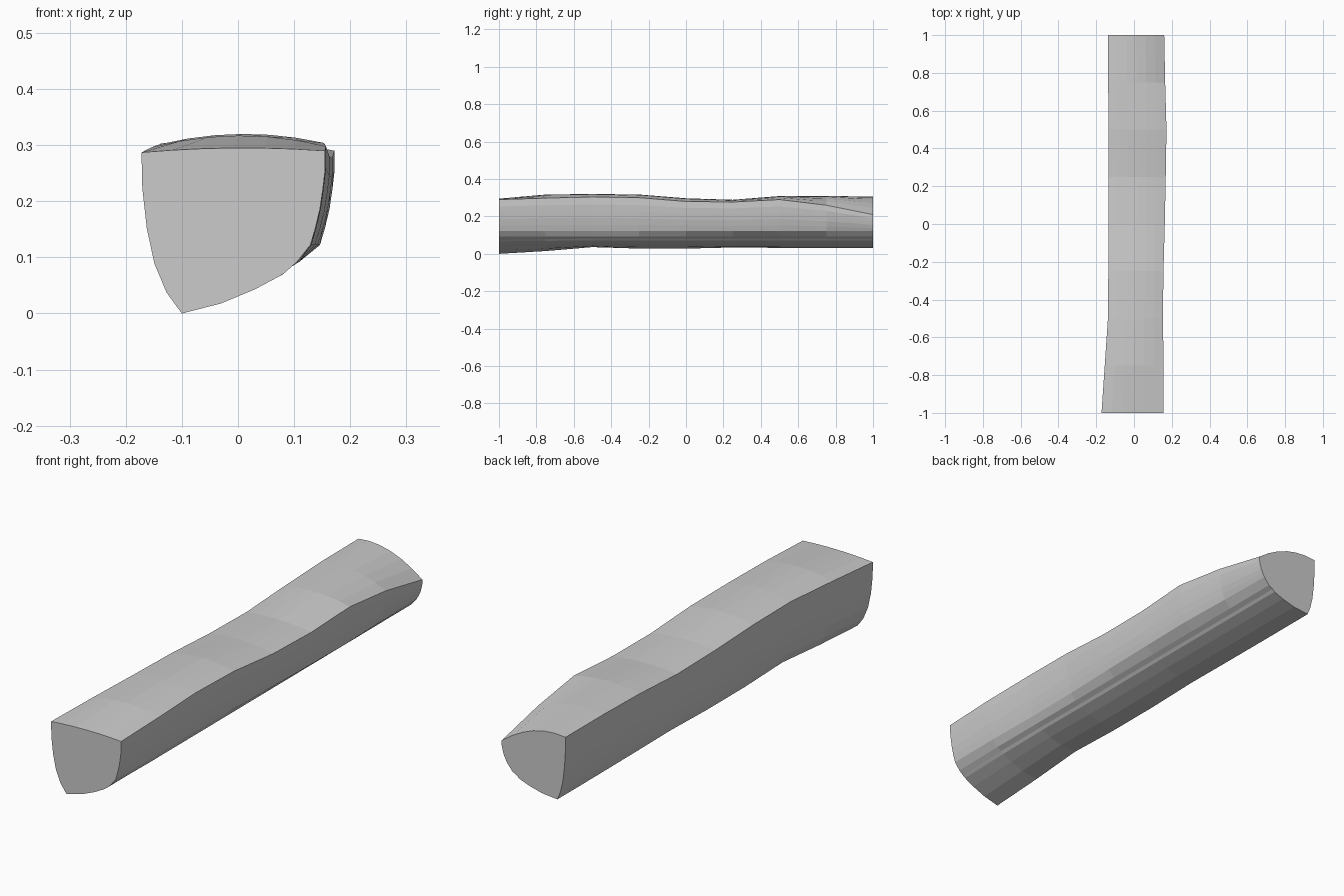
import bpy, bmesh

# Stations along the beam:
# y, left x, left z, crown z, right x, right z, bottom z
STATIONS = [
    (-1.00, -0.172, 0.287, 0.295, 0.155, 0.290, 0.000),
    (-0.75, -0.155, 0.296, 0.317, 0.157, 0.298, 0.015),
    (-0.50, -0.138, 0.302, 0.320, 0.153, 0.304, 0.036),
    (-0.25, -0.136, 0.298, 0.317, 0.156, 0.300, 0.028),
    (0.00, -0.134, 0.286, 0.297, 0.163, 0.280, 0.028),
    (0.25, -0.134, 0.282, 0.289, 0.168, 0.277, 0.034),
    (0.50, -0.134, 0.295, 0.309, 0.172, 0.290, 0.032),
    (0.75, -0.137, 0.302, 0.306, 0.165, 0.260, 0.031),
    (1.00, -0.138, 0.303, 0.291, 0.160, 0.210, 0.031),
]
# Upper right flank: inset from right corner, height fraction
FLANK = [(0.0, 0.78), (0.004, 0.58), (0.009, 0.38), (0.017, 0.18), (0.026, 0.0)]
# Underside: x, z at the front end
BELLY = [(0.105, 0.092), (0.085, 0.074), (0.075, 0.067), (0.03, 0.043), (-0.03, 0.018)]
# Left flank: fraction out from keel to left edge, height fraction
LEFT = [(0.38, 0.13), (0.68, 0.31), (0.87, 0.53), (0.98, 0.78)]
KEEL_X = -0.1


def section(xl, zl, zc, xr, zr, zb):
    # Arched top from left corner to right corner
    pts = []
    for i in range(7):
        t = i / 6
        bulge = zc - (zl + zr) / 2
        pts.append((xl + (xr - xl) * t, zl + (zr - zl) * t + bulge * 4 * t * (1 - t)))
    # Rounded right side
    for dx, f in FLANK:
        pts.append((xr - dx, 0.122 + f * (zr - 0.122)))
    # Underside with a shallow groove
    groove = 0.004 if zb > 0.01 else 0
    for i, (x, z) in enumerate(BELLY):
        w = (0.105 - x) / 0.205
        pts.append((x + groove, z + zb * w + (groove if i == 1 else 0)))
    # Keel and left side
    pts.append((KEEL_X, zb))
    for fx, fz in LEFT:
        pts.append((KEEL_X + (xl - KEEL_X) * fx, zb + (zl - zb) * fz))
    return pts


# Loft the sections and cap both ends
bm = bmesh.new()
rings = [[bm.verts.new((x, y, z)) for x, z in section(*p)] for y, *p in STATIONS]
n = len(rings[0])
for a, b in zip(rings, rings[1:]):
    for i in range(n):
        j = (i + 1) % n
        bm.faces.new((a[i], a[j], b[j], b[i]))
bm.faces.new(rings[0])
bm.faces.new(rings[-1])
bmesh.ops.recalc_face_normals(bm, faces=bm.faces[:])

mesh = bpy.data.meshes.new("split_log_beam")
bm.to_mesh(mesh)
bm.free()
beam = bpy.data.objects.new("split_log_beam", mesh)
bpy.context.collection.objects.link(beam)
